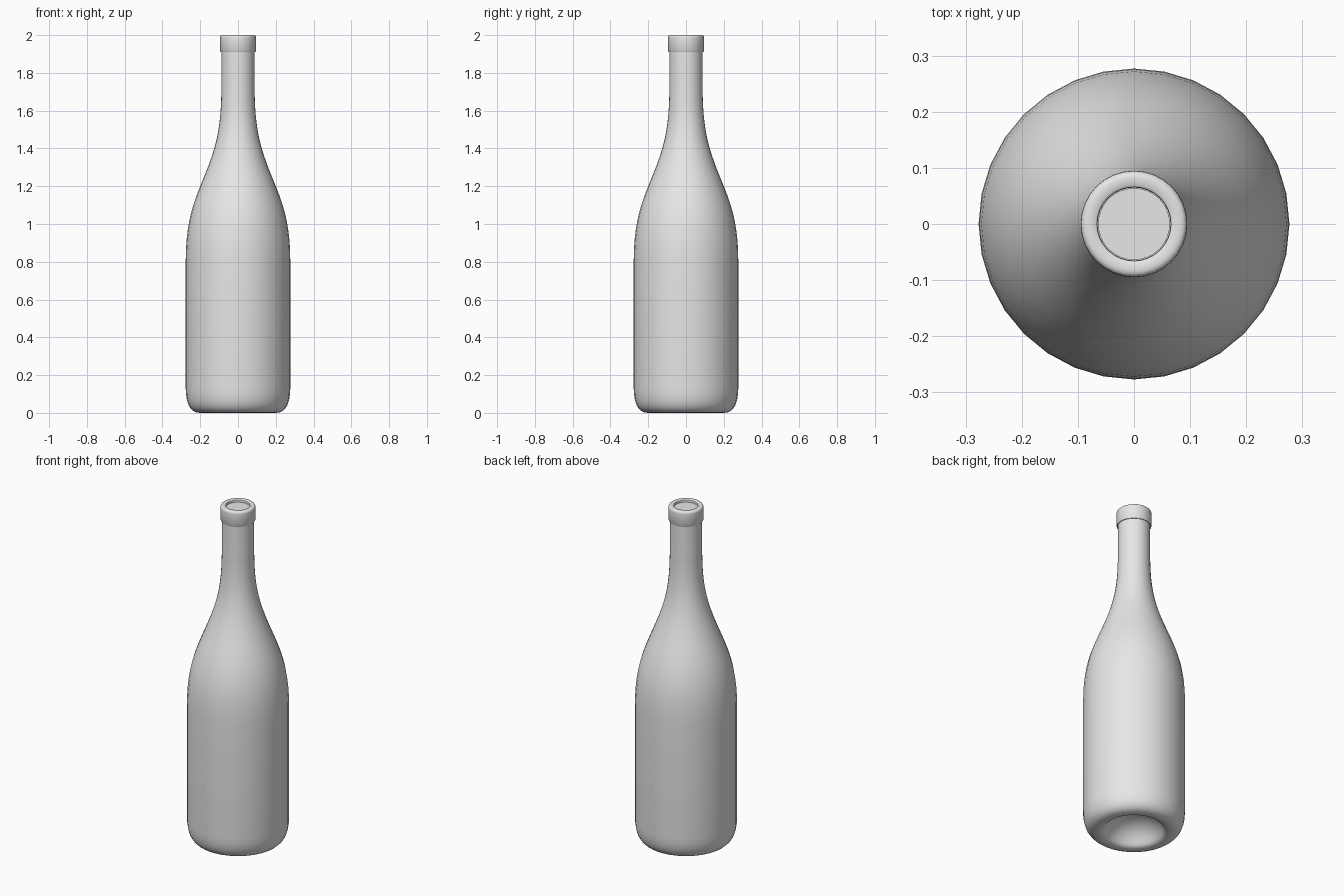
import bpy, bmesh, math
from mathutils import Vector
from mathutils.geometry import interpolate_bezier

SIDES = 32

if "Cube" in bpy.data.objects:
    bpy.data.objects.remove(bpy.data.objects["Cube"])

grey = bpy.data.materials.new("plain grey")
grey.use_nodes = True
colour = (0.8, 0.8, 0.8, 1)
grey.diffuse_color = colour
grey.node_tree.nodes["Principled BSDF"].inputs["Base Color"].default_value = colour


def curve(p0, h0, h1, p1, steps):
    """Bezier stretch of a profile, as (radius, height) pairs."""
    pts = [Vector((r, 0, z)) for r, z in (p0, h0, h1, p1)]
    return [(p.x, p.z) for p in interpolate_bezier(*pts, steps)]


def lathe(name, profile):
    """Spin a profile that starts and ends on the axis into a closed solid."""
    bm = bmesh.new()
    verts = [bm.verts.new((r, 0, z)) for r, z in profile]
    edges = [bm.edges.new(pair) for pair in zip(verts, verts[1:])]
    bmesh.ops.spin(bm, geom=verts + edges, cent=(0, 0, 0), axis=(0, 0, 1),
                   angle=math.tau, steps=SIDES, use_duplicate=False)
    bmesh.ops.remove_doubles(bm, verts=bm.verts[:], dist=0.0002)
    bmesh.ops.recalc_face_normals(bm, faces=bm.faces[:])
    mesh = bpy.data.meshes.new(name)
    bm.to_mesh(mesh)
    bm.free()
    mesh.materials.append(grey)
    obj = bpy.data.objects.new(name, mesh)
    bpy.context.collection.objects.link(obj)
    bpy.ops.object.select_all(action='DESELECT')
    obj.select_set(True)
    bpy.context.view_layer.objects.active = obj
    bpy.ops.object.shade_smooth_by_angle(angle=math.radians(40))
    return obj


# Bottle: hollow punt, rounded foot, straight body, sloping shoulder, neck
profile = curve((0, 0.11), (0.08, 0.11), (0.13, 0.07), (0.16, 0.02), 8)
profile += curve((0.16, 0.02), (0.17, 0.005), (0.18, 0), (0.2, 0), 5)[1:]
profile += curve((0.2, 0), (0.25, 0), (0.275, 0.04), (0.277, 0.13), 8)[1:]
profile += curve((0.277, 0.8), (0.277, 1.0), (0.24, 1.1), (0.2, 1.2), 10)
profile += curve((0.2, 1.2), (0.13, 1.37), (0.09, 1.47), (0.088, 1.7), 12)[1:]
profile += [(0.088, 1.91)]
# Collar with softened edges, then the bore down to its floor
profile += [(0.092, 1.91), (0.095, 1.915), (0.095, 1.985)]
profile += curve((0.095, 1.985), (0.095, 1.995), (0.091, 2.0), (0.083, 2.0), 5)[1:]
profile += [(0.07, 2.0), (0.066, 1.997), (0.065, 1.99), (0.065, 1.8), (0, 1.8)]
lathe("bottle", profile)

# Stopper set just below the rim
lathe("stopper", [(0, 1.81), (0.064, 1.81), (0.064, 1.985), (0, 1.985)])
